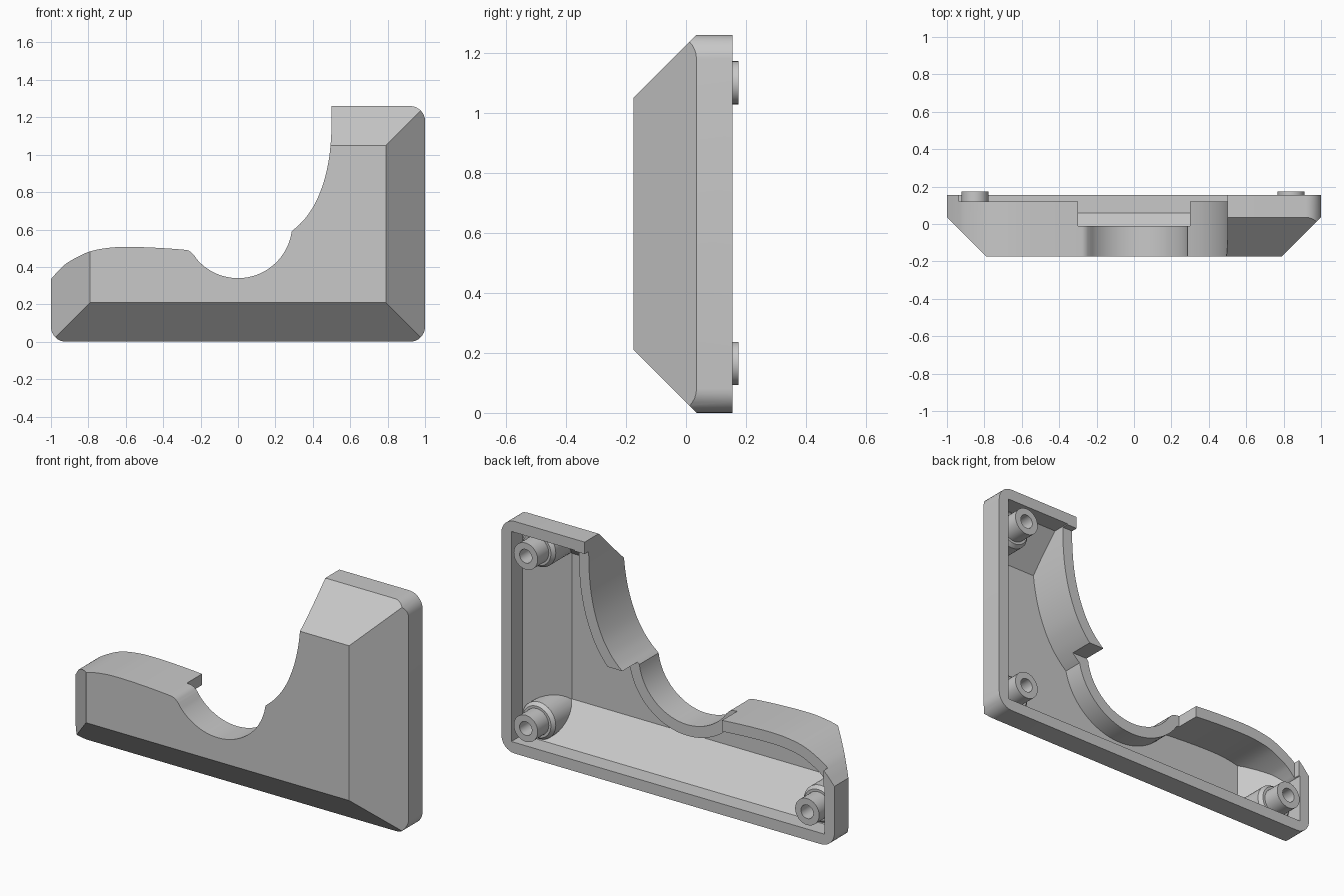
import bpy, bmesh, math
from mathutils import Vector
from mathutils.geometry import intersect_line_line_2d

cube = bpy.data.objects.get("Cube")
if cube:
    bpy.data.objects.remove(cube, do_unlink=True)

WALL = 0.06
HEIGHT = 1.26
BACK = 0.155

grey = bpy.data.materials.new("plain grey")
grey.use_nodes = True
GREY = (0.58, 0.58, 0.58, 1)
grey.diffuse_color = GREY
grey.node_tree.nodes["Principled BSDF"].inputs["Base Color"].default_value = GREY


def make_object(name, bm):
    bmesh.ops.recalc_face_normals(bm, faces=bm.faces)
    mesh = bpy.data.meshes.new(name)
    bm.to_mesh(mesh)
    bm.free()
    mesh.materials.append(grey)
    obj = bpy.data.objects.new(name, mesh)
    bpy.context.collection.objects.link(obj)
    return obj


def loft(name, rings):
    """Closed solid through two matching rings of points."""
    bm = bmesh.new()
    a, b = [[bm.verts.new(p) for p in ring] for ring in rings]
    bm.faces.new(a)
    bm.faces.new(b)
    for i in range(len(a)):
        j = (i + 1) % len(a)
        bm.faces.new((a[i], a[j], b[j], b[i]))
    return make_object(name, bm)


def prism(name, outline, y0, y1):
    """Extrude an (x, z) outline along y."""
    return loft(name, [[(x, y, z) for x, z in outline] for y in (y0, y1)])


def frustum(name, front, inset):
    """Block whose four sides spread at 45 degrees behind the front plane."""
    rings = []
    for y in (front, 0.4):
        d = inset - (y - front)
        rings.append([(d - 1, y, d), (1 - d, y, d),
                      (1 - d, y, HEIGHT - d), (d - 1, y, HEIGHT - d)])
    return loft(name, rings)


def boolean(target, cutter, operation):
    mod = target.modifiers.new(operation.title(), "BOOLEAN")
    mod.operation = operation
    mod.solver = "EXACT"
    mod.use_self = True
    mod.object = cutter
    cutter.hide_render = True
    bpy.context.view_layer.objects.active = target
    bpy.ops.object.modifier_apply(modifier=mod.name)
    bpy.data.objects.remove(cutter, do_unlink=True)


def arc(cx, cz, r, a0, a1, n):
    return [Vector((cx + r * math.cos(math.radians(a0 + (a1 - a0) * i / n)),
                    cz + r * math.sin(math.radians(a0 + (a1 - a0) * i / n))))
            for i in range(n + 1)]


def smooth(points, n=5):
    """Catmull-Rom curve through the points."""
    p = [Vector(q) for q in points]
    p = [2 * p[0] - p[1]] + p + [2 * p[-1] - p[-2]]
    out = []
    for a, b, c, d in zip(p, p[1:], p[2:], p[3:]):
        for i in range(n):
            t = i / n
            out.append(0.5 * (2 * b + (c - a) * t + (2 * a - 5 * b + 4 * c - d) * t ** 2
                              + (3 * b - a - 3 * c + d) * t ** 3))
    return out + [p[-2]]


def offset(curve, dist):
    """Move the curve into the material and snip off any loops."""
    pts = []
    for i, p in enumerate(curve):
        t = (curve[min(i + 1, len(curve) - 1)] - curve[max(i - 1, 0)]).normalized()
        pts.append(p + Vector((t.y, -t.x)) * dist)
    i = 0
    while i < len(pts) - 3:
        for j in range(len(pts) - 2, i + 1, -1):
            hit = intersect_line_line_2d(pts[i], pts[i + 1], pts[j], pts[j + 1])
            if hit:
                pts[i + 1:j + 1] = [hit]
                break
        i += 1
    return pts


def clip(points, left, top):
    """Keep the run inside the left and top limits, ending exactly on them."""
    kept = [p for p in points if p.x > left + 0.002 and p.y < top - 0.002]
    return [Vector((left, kept[0].y - 0.003))] + kept + [Vector((kept[-1].x, top))]


# Scooped upper edge, from the low left end to the tall right end
shoulder = smooth([(-1, .335), (-.95, .39), (-.9, .43), (-.8, .48), (-.7, .501), (-.6, .507),
                   (-.45, .503), (-.3, .493), (-.26, .485), (-.235, .463)])
scoop = arc(0, 0.63, 0.29, 217, 352, 36)
sweep = smooth([(.29, .593), (.33, .628), (.375, .68), (.42, .755), (.46, .86),
                (.485, .97), (.497, 1.08), (.5, 1.17), (.5, HEIGHT)])
edge = shoulder + scoop[1:] + sweep[1:]

# Outer body with rounded corners and a sloped front border
R = 0.08
outline = (edge + arc(1 - R, HEIGHT - R, R, 90, 0, 8)
           + arc(1 - R, R, R, 0, -90, 8) + arc(R - 1, R, R, 270, 180, 8))
shell = prism("corner_shell", outline, -0.3, BACK)
boolean(shell, frustum("outer_slopes", -0.175, 0.21), "INTERSECT")

# Hollow interior, open at the back
low, side, top = WALL, 1 - WALL, HEIGHT - WALL
inner = clip(offset(edge, WALL), -side, top)
inner += [Vector(p) for p in ((side, top), (side, low), (-side, low))]
cavity = prism("cavity", inner, -0.3, 0.3)
boolean(cavity, frustum("inner_slopes", -0.115, 0.235), "INTERSECT")
boolean(shell, cavity, "DIFFERENCE")

# Lower the curved wall a little, and much more around the scoop
left, ceiling = 0.005 - side, top - 0.005
lip = clip(offset(edge, WALL + 0.02), left, ceiling)
boolean(shell, prism("lip_cutter", lip + [Vector((left, ceiling))], 0.12, 0.33), "DIFFERENCE")
STEP = 0.6
notch = [p for p in lip if p.x > -0.295 and p.y < STEP - 0.002]
notch = [Vector((-0.3, notch[0].y))] + notch + [Vector((notch[-1].x, STEP)), Vector((-0.3, STEP))]
boolean(shell, prism("scoop_cutter", notch, -0.01, 0.36), "DIFFERENCE")


# Hollow screw posts, trimmed to the sloped walls
def screw_post(name, x, z):
    bm = bmesh.new()
    section = [(0, -.2), (.1, -.2), (.1, .06), (.085, .08), (.072, .08),
               (.072, .175), (.037, .175), (.037, 0), (0, 0)]
    verts = [bm.verts.new((x + r, y, z)) for r, y in section]
    edges = [bm.edges.new(pair) for pair in zip(verts, verts[1:])]
    bmesh.ops.spin(bm, geom=verts + edges, cent=(x, 0, z), axis=(0, 1, 0),
                   angle=math.tau, steps=32)
    bmesh.ops.remove_doubles(bm, verts=bm.verts, dist=0.0005)
    post = make_object(name, bm)
    boolean(post, frustum("post_trim", -0.145, 0.225), "INTERSECT")
    return post


parts = [shell,
         screw_post("upper_left_post", 0.84, 1.10),
         screw_post("lower_left_post", 0.84, 0.165),
         screw_post("lower_right_post", -0.85, 0.165)]

bpy.ops.object.select_all(action="DESELECT")
for obj in parts:
    obj.select_set(True)
bpy.context.view_layer.objects.active = shell
bpy.ops.object.shade_smooth_by_angle(angle=math.radians(25))
